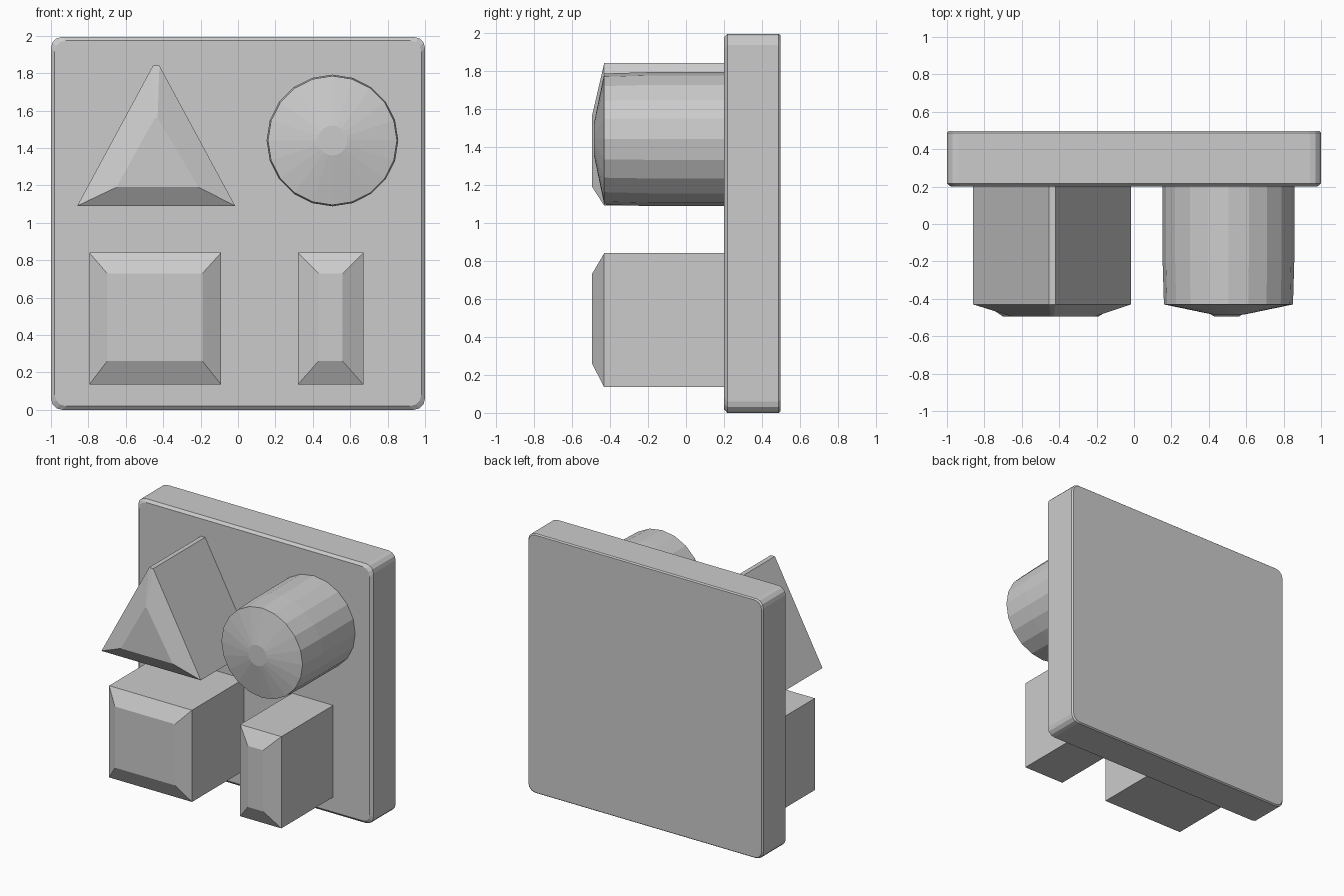
import bpy, bmesh, math

if "Cube" in bpy.data.objects:
    bpy.data.objects.remove(bpy.data.objects["Cube"])


def loft(name, rings):
    """Join same-length (x, z) outlines placed at increasing depth y."""
    bm = bmesh.new()
    loops = [[bm.verts.new((x, y, z)) for x, z in pts] for y, pts in rings]
    for a, b in zip(loops, loops[1:]):
        for i in range(len(a)):
            j = (i + 1) % len(a)
            bm.faces.new((a[i], a[j], b[j], b[i]))
    bm.faces.new(loops[0])
    bm.faces.new(loops[-1])
    bmesh.ops.recalc_face_normals(bm, faces=bm.faces)
    mesh = bpy.data.meshes.new(name)
    bm.to_mesh(mesh)
    bm.free()
    ob = bpy.data.objects.new(name, mesh)
    bpy.context.collection.objects.link(ob)
    return ob


def rect(x0, x1, z0, z1):
    return [(x0, z0), (x1, z0), (x1, z1), (x0, z1)]


def rounded(inset, r, steps=3):
    h = 1 - inset
    pts = []
    for k, (sx, sz) in enumerate([(1, 1), (-1, 1), (-1, -1), (1, -1)]):
        for i in range(steps + 1):
            a = math.pi / 2 * (k + i / steps)
            pts.append((sx * (h - r) + r * math.cos(a),
                        0.997 + sz * (h - 0.003 - r) + r * math.sin(a)))
    return pts


def circle(r, n=20):
    return [(0.505 + r * math.cos(math.tau * i / n),
             1.44 + r * math.sin(math.tau * i / n)) for i in range(n)]


BACK, RIM, TIP = 0.21, -0.43, -0.495

# Backing plate with softened front edge
loft("backing_plate", [(0.2, rounded(0.02, 0.06)), (0.217, rounded(0, 0.06)),
                       (0.487, rounded(0, 0.06)), (0.497, rounded(0.008, 0.06))])

# Square and narrow pegs with chamfered ends
square, slim = rect(-0.795, -0.09, 0.135, 0.84), rect(0.32, 0.67, 0.135, 0.84)
loft("square_peg", [(TIP, rect(-0.7, -0.19, 0.26, 0.73)), (RIM, square), (BACK, square)])
loft("rectangle_peg", [(TIP, rect(0.43, 0.56, 0.26, 0.73)), (RIM, slim), (BACK, slim)])

# Triangular peg with a blunt top edge
tri = [(-0.86, 1.09), (-0.015, 1.09), (-0.42, 1.84), (-0.455, 1.84)]
tip = [(-0.65, 1.19), (-0.21, 1.19), (-0.43, 1.56), (-0.445, 1.56)]
loft("triangle_peg", [(TIP, tip), (RIM, tri), (BACK, tri)])

# Round peg with a shallow conical end
loft("round_peg", [(-0.485, circle(0.08)), (RIM, circle(0.345)),
                   (-0.2, circle(0.352)), (BACK, circle(0.352))])
